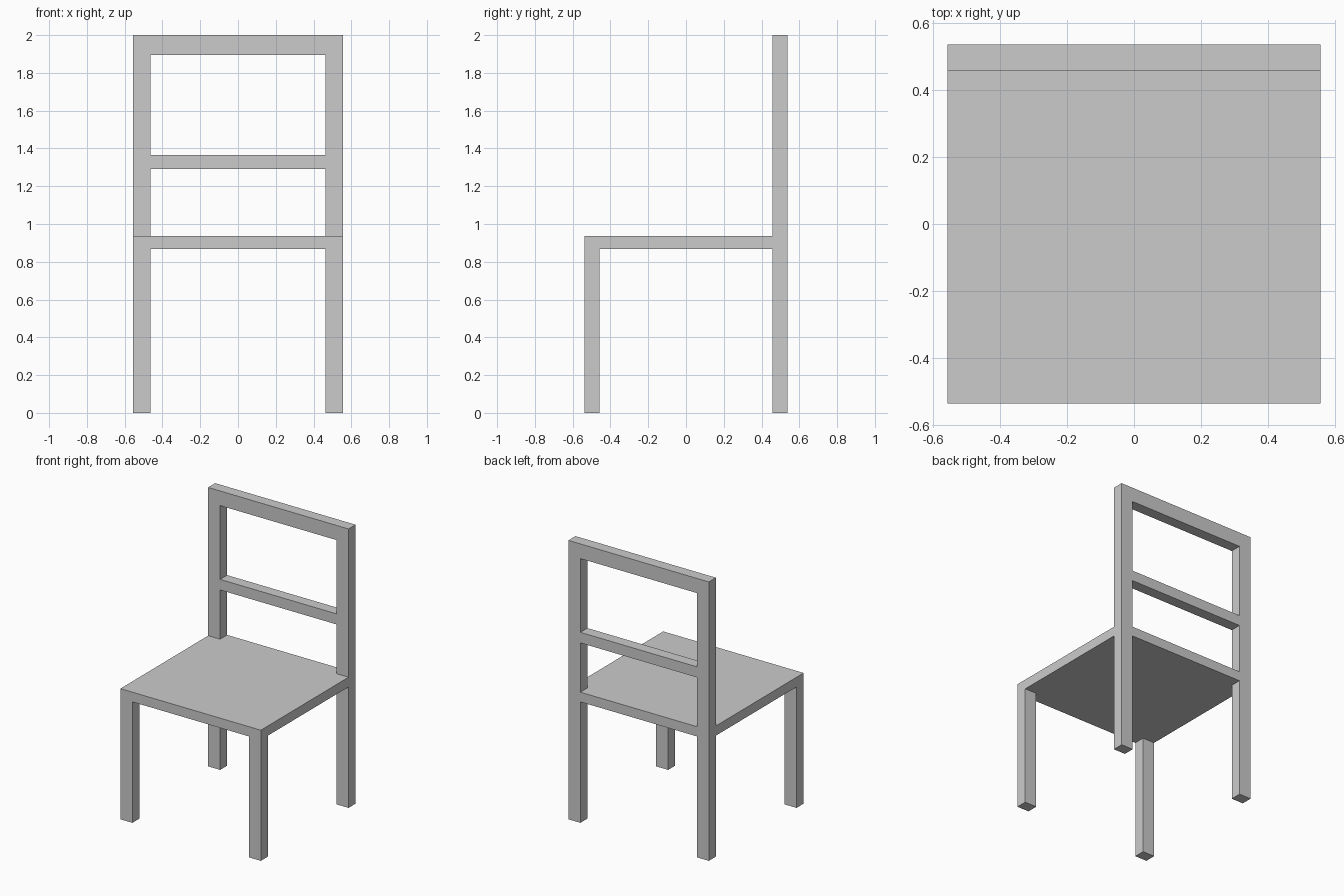
import bpy, bmesh

if "Cube" in bpy.data.objects:
    bpy.data.objects.remove(bpy.data.objects["Cube"])

W, D = 0.557, 0.537            # half width, half depth
IX, IY = 0.462, 0.457          # inner faces of the legs
SEAT_LOW, SEAT_TOP, TOP = 0.867, 0.937, 2.0


def prism(name, outline, z0, z1):
    """Extrude a flat xy outline from z0 up to z1."""
    bm = bmesh.new()
    face = bm.faces.new([bm.verts.new((x, y, z0)) for x, y in outline])
    ext = bmesh.ops.extrude_face_region(bm, geom=[face])["geom"]
    verts = [g for g in ext if isinstance(g, bmesh.types.BMVert)]
    bmesh.ops.translate(bm, verts=verts, vec=(0, 0, z1 - z0))
    bmesh.ops.recalc_face_normals(bm, faces=bm.faces)
    mesh = bpy.data.meshes.new(name)
    bm.to_mesh(mesh)
    bm.free()
    obj = bpy.data.objects.new(name, mesh)
    bpy.context.collection.objects.link(obj)
    return obj


def box(name, x0, x1, y0, y1, z0, z1):
    return prism(name, [(x0, y0), (x1, y0), (x1, y1), (x0, y1)], z0, z1)


# Seat panel, notched at the rear corners around the back posts
prism("seat", [(-W, -D), (W, -D), (W, IY), (IX, IY), (IX, D),
               (-IX, D), (-IX, IY), (-W, IY)], SEAT_LOW, SEAT_TOP)

# Legs: short at the front, running full height at the back
for side, x0, x1 in (("left", -W, -IX), ("right", IX, W)):
    box(f"front_leg_{side}", x0, x1, -D, -IY, 0, SEAT_LOW)
    box(f"back_post_{side}", x0, x1, IY, D, 0, TOP)

# Backrest rails between the posts
box("middle_rail", -IX, IX, IY, D, 1.29, 1.366)
box("top_rail", -IX, IX, IY, D, 1.895, TOP)
